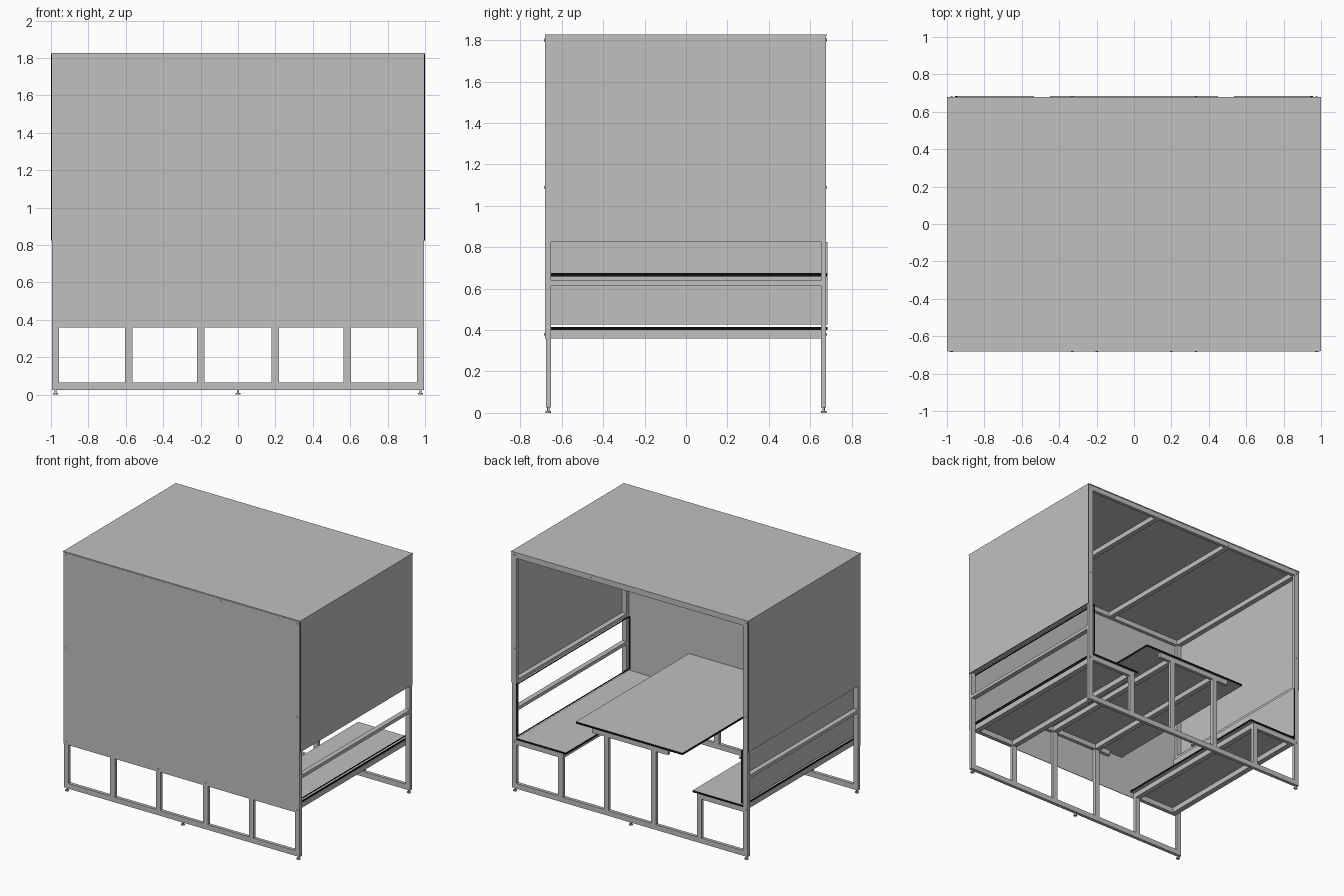
import bpy, bmesh
from mathutils import Matrix

if "Cube" in bpy.data.objects:
    bpy.data.objects.remove(bpy.data.objects["Cube"])


def make_material(name, value):
    m = bpy.data.materials.new(name)
    m.use_nodes = True
    colour = (value, value, value, 1)
    m.diffuse_color = colour
    m.node_tree.nodes["Principled BSDF"].inputs["Base Color"].default_value = colour
    return m


GREY = make_material("light grey", 0.53)
BLACK = make_material("black edge", 0.004)


def finish(name, bm):
    me = bpy.data.meshes.new(name)
    bm.to_mesh(me)
    bm.free()
    me.materials.append(GREY)
    me.materials.append(BLACK)
    ob = bpy.data.objects.new(name, me)
    bpy.context.collection.objects.link(ob)
    return ob


def box(name, x, y, z, thin=None, open_faces=False):
    """Box from (low, high) ranges; faces off the thin axis become black edges."""
    bm = bmesh.new()
    bmesh.ops.create_cube(bm, size=1)
    for v in bm.verts:
        v.co = [(r[0] + r[1]) / 2 + c * (r[1] - r[0]) for r, c in zip((x, y, z), v.co)]
    bm.normal_update()
    if thin is not None:
        for f in bm.faces:
            f.material_index = 0 if abs(f.normal[thin]) > 0.5 else 1
        if open_faces:
            broad = [f for f in bm.faces if f.material_index == 0]
            bmesh.ops.delete(bm, geom=broad, context="FACES_ONLY")
    return finish(name, bm)


def side_range(s, a, b):
    return tuple(sorted((s * a, s * b)))


def disc(name, loc, radius, depth, axis, sides=12):
    bm = bmesh.new()
    bmesh.ops.create_cone(bm, cap_ends=True, segments=sides, radius1=radius,
                          radius2=radius, depth=depth)
    turn = Matrix.Rotation(1.5708, 4, "X") if axis == "y" else Matrix()
    bmesh.ops.transform(bm, matrix=Matrix.Translation(loc) @ turn, verts=bm.verts)
    return finish(name, bm)


OUT, IN = 0.995, 0.957        # post range in x
FAR, NEAR = 0.677, 0.652      # post range in y
span = (-NEAR, NEAR)

# End frames at the front and back
for s, end in ((-1, "front"), (1, "back")):
    y = side_range(s, NEAR, FAR)
    box(end + "_bottom_rail", (-OUT, OUT), y, (0.025, 0.065))
    box(end + "_top_rail", (-IN, IN), y, (1.782, 1.82))
    box(end + "_table_crossbar", (-0.32, 0.32), y, (0.622, 0.66))
    for t, side in ((-1, "right"), (1, "left")):
        label = end + "_" + side
        box(label + "_post", side_range(t, IN, OUT), y, (0.025, 1.82))
        box(label + "_seat_leg", side_range(t, 0.565, 0.605), y, (0.065, 0.36))
        box(label + "_seat_crossbar", side_range(t, 0.565, IN), y, (0.36, 0.4))
        box(label + "_table_leg", side_range(t, 0.18, 0.22), y, (0.065, 0.622))
    # Levelling feet
    for x in (-0.976, 0, 0.976):
        disc(end + "_foot", (x, s * 0.665, 0.004), 0.014, 0.008, "z")
        disc(end + "_foot_stem", (x, s * 0.665, 0.016), 0.006, 0.02, "z")
    # Bolt heads
    bolts = [(x, z) for x in (-0.976, 0.976) for z in (0.38, 1.09, 1.802)]
    bolts += [(x, 1.802) for x in (-0.33, 0.33)]
    if s < 0:
        bolts += [(x, 0.38) for x in (-0.2, 0.2)]
    for x, z in bolts:
        disc(end + "_bolt", (x, s * (0.683 if s < 0 else 0.678), z), 0.007, 0.005, "y")

# Long rails running front to back
for t, side in ((-1, "right"), (1, "left")):
    wide = side_range(t, IN, OUT)
    box(side + "_roof_rail", wide, span, (1.782, 1.82))
    box(side + "_wall_rail", wide, span, (0.828, 0.853))
    box(side + "_backrest_rail", wide, span, (0.615, 0.64))
    box(side + "_seat_outer_rail", side_range(t, 0.915, IN), span, (0.36, 0.4))
    box(side + "_seat_inner_rail", side_range(t, 0.565, 0.605), span, (0.36, 0.4))
    box(side + "_table_rail", side_range(t, 0.18, 0.22), span, (0.622, 0.66))
    box(side + "_roof_beam", side_range(t, 0.312, 0.35), span, (1.782, 1.82))

    # Seat, backrest and wall panels with dark edges
    box(side + "_seat", side_range(t, 0.535, 0.955), (-0.676, 0.684), (0.4, 0.414), thin=2)
    box(side + "_backrest", side_range(t, 0.943, 0.956), (-0.676, 0.684),
        (0.427, 0.825), thin=0, open_faces=(t > 0))
    box(side + "_wall", side_range(t, OUT, 1.0), (-FAR, FAR), (0.825, 1.82), thin=0)

# Table top, front wall and roof
box("table_top", (-0.45, 0.45), (-0.676, 0.684), (0.66, 0.675), thin=2)
box("front_wall", (-OUT, OUT), (-0.682, -FAR), (0.36, 1.82))
box("roof", (-1, 1), (-0.68, 0.68), (1.82, 1.827))
